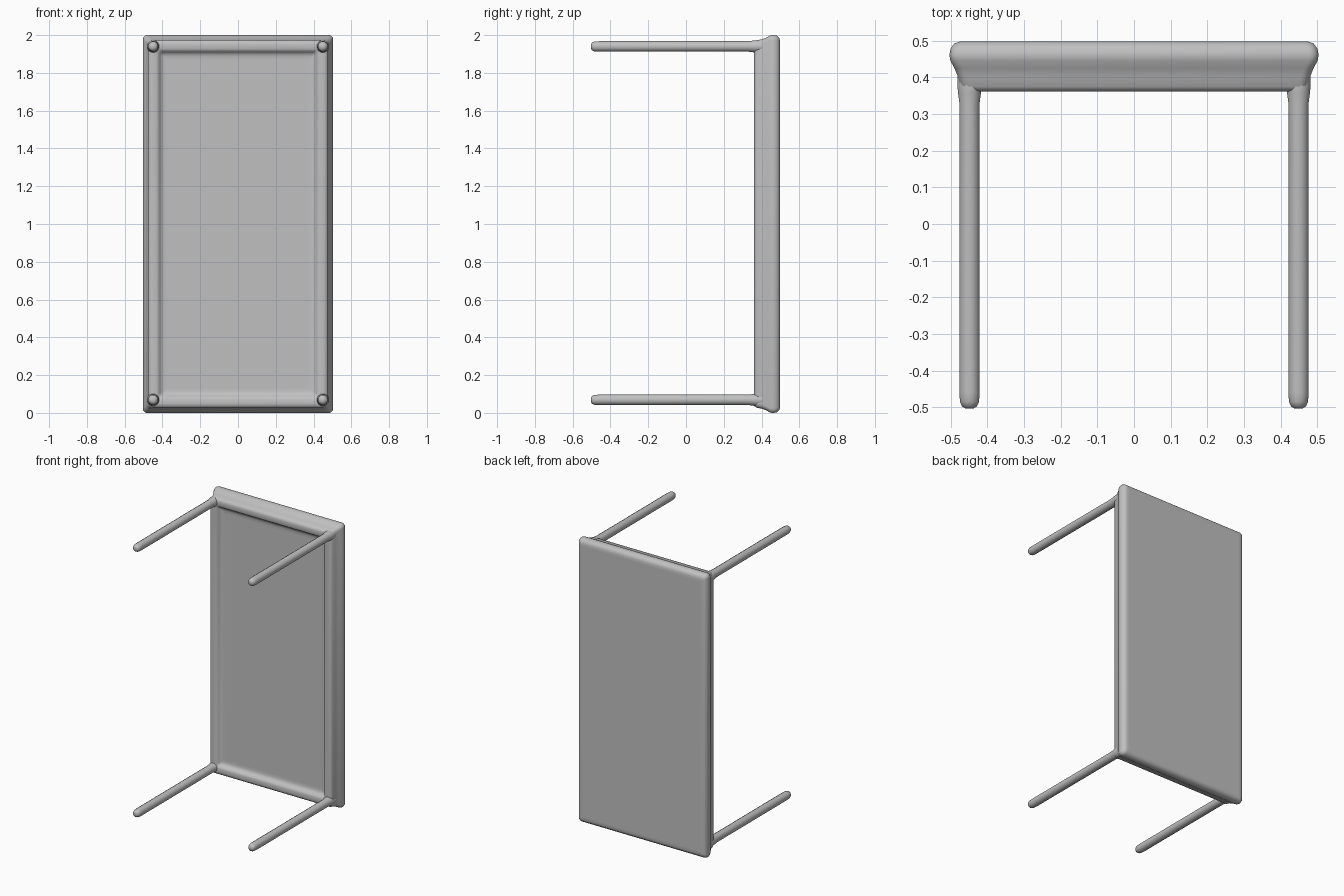
import bpy, bmesh, math
from mathutils import Vector

if "Cube" in bpy.data.objects:
    bpy.data.objects.remove(bpy.data.objects["Cube"])

grey = bpy.data.materials.new("plain grey")
grey.diffuse_color = (0.53, 0.53, 0.53, 1)
grey.use_nodes = True
grey.node_tree.nodes["Principled BSDF"].inputs["Base Color"].default_value = grey.diffuse_color
CZ = 1.0


def skin(name, rings):
    """Join rings of points into one closed, smooth surface."""
    bm = bmesh.new()
    loops = [[bm.verts.new(p) for p in ring] for ring in rings]
    n = len(loops[0])
    for a, b in zip(loops, loops[1:]):
        for i in range(n):
            j = (i + 1) % n
            bm.faces.new((a[i], a[j], b[j], b[i]))
    bm.faces.new(loops[0])
    bm.faces.new(loops[-1])
    bmesh.ops.recalc_face_normals(bm, faces=bm.faces)
    mesh = bpy.data.meshes.new(name)
    bm.to_mesh(mesh)
    bm.free()
    mesh.materials.append(grey)
    obj = bpy.data.objects.new(name, mesh)
    bpy.context.collection.objects.link(obj)
    bpy.ops.object.select_all(action='DESELECT')
    obj.select_set(True)
    bpy.context.view_layer.objects.active = obj
    bpy.ops.object.shade_smooth_by_angle(angle=math.radians(40))
    return obj


def rounded_rect(y, hx, hz, r):
    pts = []
    for k, (sx, sz) in enumerate([(1, 1), (-1, 1), (-1, -1), (1, -1)]):
        for i in range(5):
            a = math.radians(90 * k + 22.5 * i)
            pts.append(Vector((sx * (hx - r) + r * math.cos(a), y,
                               CZ + sz * (hz - r) + r * math.sin(a))))
    return pts


# Table top on its edge, with flared rim, apron and shallow recessed underside
# Each entry: y, half width, corner radius
profile = [(0.498, 0.455, 0.012), (0.498, 0.475, 0.015), (0.493, 0.490, 0.02),
           (0.480, 0.500, 0.025), (0.462, 0.504, 0.025), (0.445, 0.501, 0.025),
           (0.425, 0.490, 0.025), (0.400, 0.480, 0.025), (0.375, 0.476, 0.025),
           (0.364, 0.468, 0.025), (0.361, 0.455, 0.02), (0.361, 0.430, 0.015),
           (0.366, 0.420, 0.015), (0.378, 0.412, 0.015), (0.386, 0.404, 0.012),
           (0.390, 0.390, 0.01), (0.390, 0.370, 0.01)]
skin("table_top", [rounded_rect(y, h, h + 0.497, r) for y, h, r in profile])

# Four slim legs with rounded feet and a flare where they meet the apron
leg_profile = [(0.42, 0.034), (0.375, 0.034), (0.355, 0.032), (0.33, 0.0285),
               (-0.46, 0.0285), (-0.485, 0.027), (-0.498, 0.021), (-0.504, 0.010)]
for sx, side in ((-1, "left"), (1, "right")):
    for z, level in ((0.069, "lower"), (1.94, "upper")):
        rings = [[Vector((sx * 0.449 + r * math.cos(math.tau * (i + 0.5) / 12), y,
                          z + r * math.sin(math.tau * (i + 0.5) / 12)))
                  for i in range(12)] for y, r in leg_profile]
        skin(f"{level}_{side}_leg", rings)
